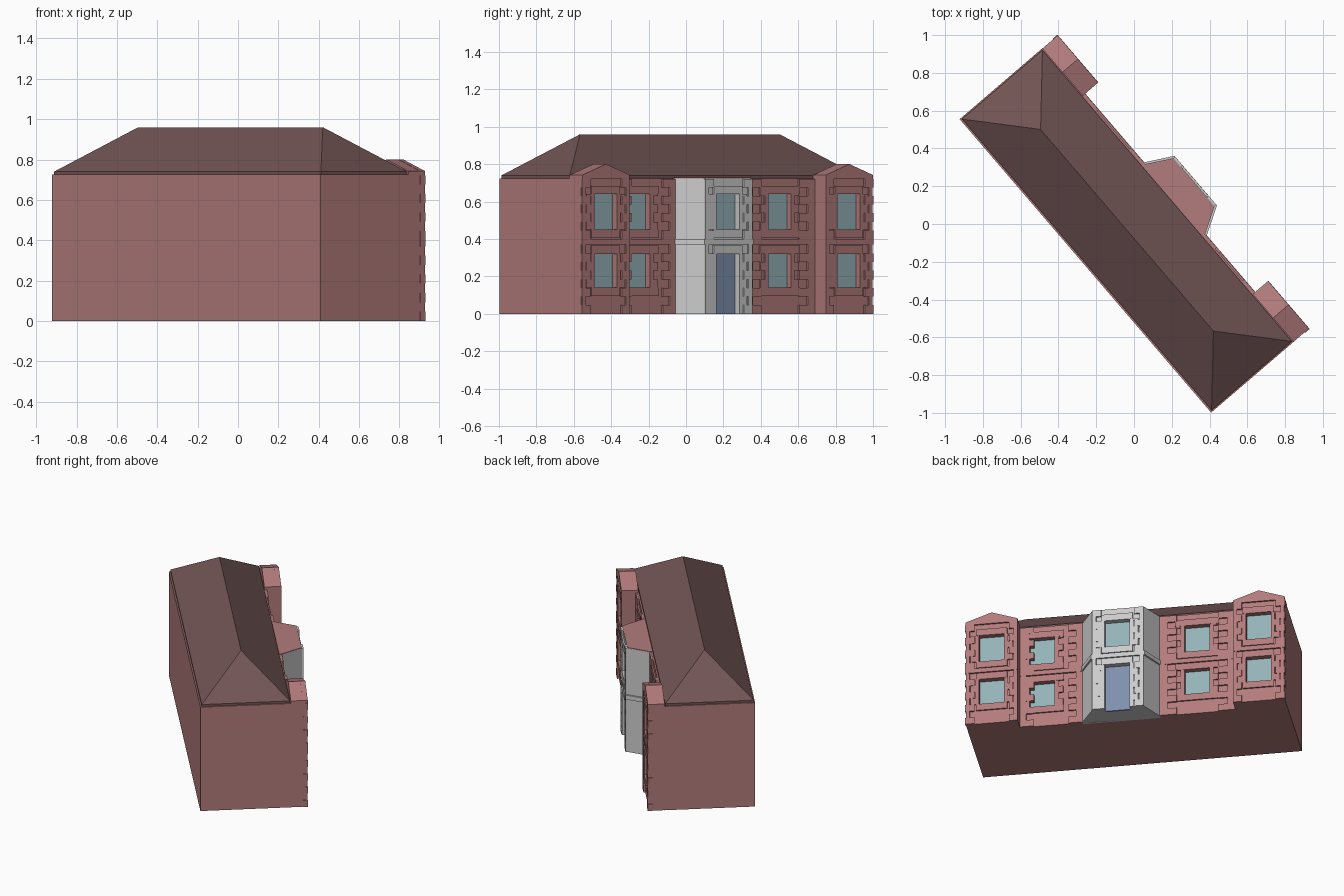
import bpy, bmesh, math
from mathutils import Matrix

if "Cube" in bpy.data.objects:
    bpy.data.objects.remove(bpy.data.objects["Cube"])

# Local frame: x along the facade, y out of the facade; turned into place in plan
PLACE = Matrix.Translation((-0.037, -0.033, 0)) @ Matrix.Rotation(math.radians(-49.4), 4, 'Z')


def material(name, rgb):
    m = bpy.data.materials.new(name)
    m.diffuse_color = (*rgb, 1)
    m.use_nodes = True
    m.node_tree.nodes["Principled BSDF"].inputs["Base Color"].default_value = m.diffuse_color
    return m


BRICK = material("brick", (0.45, 0.20, 0.20))
ROOF = material("roof_tile", (0.17, 0.09, 0.09))
PALE = material("pale_stone", (0.78, 0.78, 0.78))
GLASS = material("glass", (0.30, 0.45, 0.48))
DOOR = material("door_blue", (0.21, 0.28, 0.42))


def finish(name, bm, mat=None):
    bmesh.ops.recalc_face_normals(bm, faces=bm.faces)
    me = bpy.data.meshes.new(name)
    bm.to_mesh(me)
    bm.free()
    ob = bpy.data.objects.new(name, me)
    bpy.context.collection.objects.link(ob)
    ob.matrix_world = PLACE
    if mat:
        me.materials.append(mat)
    return ob


def prism(bm, pts, vec):
    """Extrude a flat polygon of 3D points along vec."""
    f = bm.faces.new([bm.verts.new(p) for p in pts])
    top = bmesh.ops.extrude_face_region(bm, geom=[f], use_keep_orig=True)["geom"]
    bmesh.ops.translate(bm, vec=vec, verts=[v for v in top if isinstance(v, bmesh.types.BMVert)])


def box(bm, x0, x1, y0, y1, z0, z1):
    prism(bm, [(x0, y0, z0), (x1, y0, z0), (x1, y1, z0), (x0, y1, z0)], (0, 0, z1 - z0))


def boxes(name, items, mat):
    bm = bmesh.new()
    for b in items:
        box(bm, *b)
    return finish(name, bm, mat)


def bay_plan(z, g=0.0):
    return [(-0.207 - g, 0.27, z), (-0.207 - g, 0.295, z), (-0.129 - g * .6, 0.436 + g, z),
            (0.204 + g * .6, 0.436 + g, z), (0.289 + g, 0.295, z), (0.289 + g, 0.27, z)]


# Facade sections: left, right, wall plane, window centre, end widths of quoins
WALL, PAV, BAY = 0.291, 0.382, 0.436
SECTIONS = [(-1.021, -0.693, PAV, -0.855, 0.055, BRICK),
            (-0.693, -0.207, WALL, -0.447, 0.11, BRICK),
            (-0.129, 0.204, BAY, 0.042, 0.06, PALE),
            (0.289, 0.69, WALL, 0.547, 0.09, BRICK),
            (0.69, 1.021, PAV, 0.857, 0.055, BRICK)]
HALF, DEEP = 0.08, 0.03
STOREYS = [(0.0, 8, 0.14, 0.32), (0.40, 7, 0.45, 0.64)]

# Opening cutters, panes and door
cuts, panes, doors = [], [], []
for s0, s1, t, c, q, mat in SECTIONS:
    for zb, n, w0, w1 in STOREYS:
        door = mat is PALE and zb == 0
        cuts.append((c - HALF, c + HALF, t - DEEP, t + 0.06, -0.05 if door else w0, w1))
        (doors if door else panes).append(
            (c - HALF, c + HALF, t - DEEP - 0.01, t - DEEP + 0.003, 0 if door else w0, w1))
cutter = boxes("opening_cutter", cuts, None)
cutter.hide_render = True
cutter.hide_viewport = True
cutter.display_type = 'WIRE'
boxes("window_panes", panes, GLASS)
boxes("front_door", doors, DOOR)


def cut(ob):
    m = ob.modifiers.new("openings", 'BOOLEAN')
    m.object = cutter
    m.operation = 'DIFFERENCE'
    m.solver = 'EXACT'


# Main block
cut(boxes("main_walls", [(-1.023, 1.023, -0.290, WALL, 0, 0.725)], BRICK))

# Gabled end pavilions
for side, a, b in (("left", -1.022, -0.693), ("right", 0.69, 1.022)):
    bm = bmesh.new()
    m = (a + b) / 2
    prism(bm, [(a, 0.285, 0), (b, 0.285, 0), (b, 0.285, 0.742), (m, 0.285, 0.80), (a, 0.285, 0.742)],
          (0, PAV - 0.285, 0))
    cut(finish(side + "_pavilion", bm, BRICK))
    # gable face flush with the raised stonework
    bm = bmesh.new()
    prism(bm, [(a, PAV - .02, 0.722), (b, PAV - .02, 0.722), (b, PAV - .02, 0.743),
               (m, PAV - .02, 0.801), (a, PAV - .02, 0.743)], (0, 0.031, 0))
    finish(side + "_gable", bm, BRICK)

# Entrance bay, its flat roof and string course
bm = bmesh.new()
prism(bm, bay_plan(0), (0, 0, 0.725))
cut(finish("entrance_bay", bm, PALE))
bm = bmesh.new()
prism(bm, bay_plan(0.722, -0.002), (0, 0, 0.006))
finish("bay_roof", bm, BRICK)
bm = bmesh.new()
prism(bm, bay_plan(0.37, 0.011), (0, 0, 0.03))
finish("bay_string_course", bm, PALE)

# Raised stonework: alternating quoins, window jambs, sills, lintels, string courses
stone = {BRICK.name: [], PALE.name: []}
for s0, s1, t, c, q, mat in SECTIONS:
    out = stone[mat.name]
    left, right = (0.005 if abs(s) > 1 else 0.0 for s in (s0, s1))
    if mat is BRICK:
        out.append((s0 - left, s1 + right, t - 0.02, t + 0.012, 0.37, 0.40))
    wide = 0.04 if mat is BRICK and t == WALL else 0.0
    for zb, n, w0, w1 in STOREYS:
        door = mat is PALE and zb == 0
        h = (0.37 if zb == 0 else 0.322) / n
        for i in range(n):
            z0, z1 = zb + i * h, zb + (i + 1) * h
            long = i % 2 == 0
            w = q if long else q * 0.45
            k = 1 if long else 0
            out.append((s0 - left * k, s0 + w, t - 0.02, t + 0.011, z0, z1))
            out.append((s1 - w, s1 + right * k, t - 0.02, t + 0.011, z0, z1))
            # jamb stones beside the opening
            if (z1 > w0 or door) and z0 < w1:
                j = 0.025 if long else 0.055
                a, b = max(z0, 0 if door else w0), min(z1, w1)
                for sa, sb in ((c - HALF - j, c - HALF), (c + HALF, c + HALF + j)):
                    out.append((sa, sb, t - 0.02, t + 0.009, a, b))
        # lintel and sill courses
        top = zb + n * h
        out.append((c - 0.10 - wide, c + 0.10 + wide, t - 0.02, t + 0.010, w1, min(w1 + 0.045, top)))
        if not door:
            out.append((c - 0.10 - wide, c + 0.10 + wide, t - 0.02, t + 0.010, w0 - 0.045, w0))
boxes("brick_quoins", stone[BRICK.name], BRICK)
boxes("bay_quoins", stone[PALE.name], PALE)

# Hipped roof with a thin eave edge
bm = bmesh.new()
X, Y, R = 1.016, 0.281, 0.703
lo, hi = [[bm.verts.new((x, y, z)) for x, y in ((-X, -Y), (X, -Y), (X, Y), (-X, Y))]
          for z in (0.722, 0.74)]
r0, r1 = bm.verts.new((-R, 0, 0.96)), bm.verts.new((R, 0, 0.96))
bm.faces.new(lo)
for i in range(4):
    k = (i + 1) % 4
    bm.faces.new((lo[i], lo[k], hi[k], hi[i]))
for f in ((hi[0], hi[1], r1, r0), (hi[1], hi[2], r1), (hi[2], hi[3], r0, r1), (hi[3], hi[0], r0)):
    bm.faces.new(f)
finish("hipped_roof", bm, ROOF)
